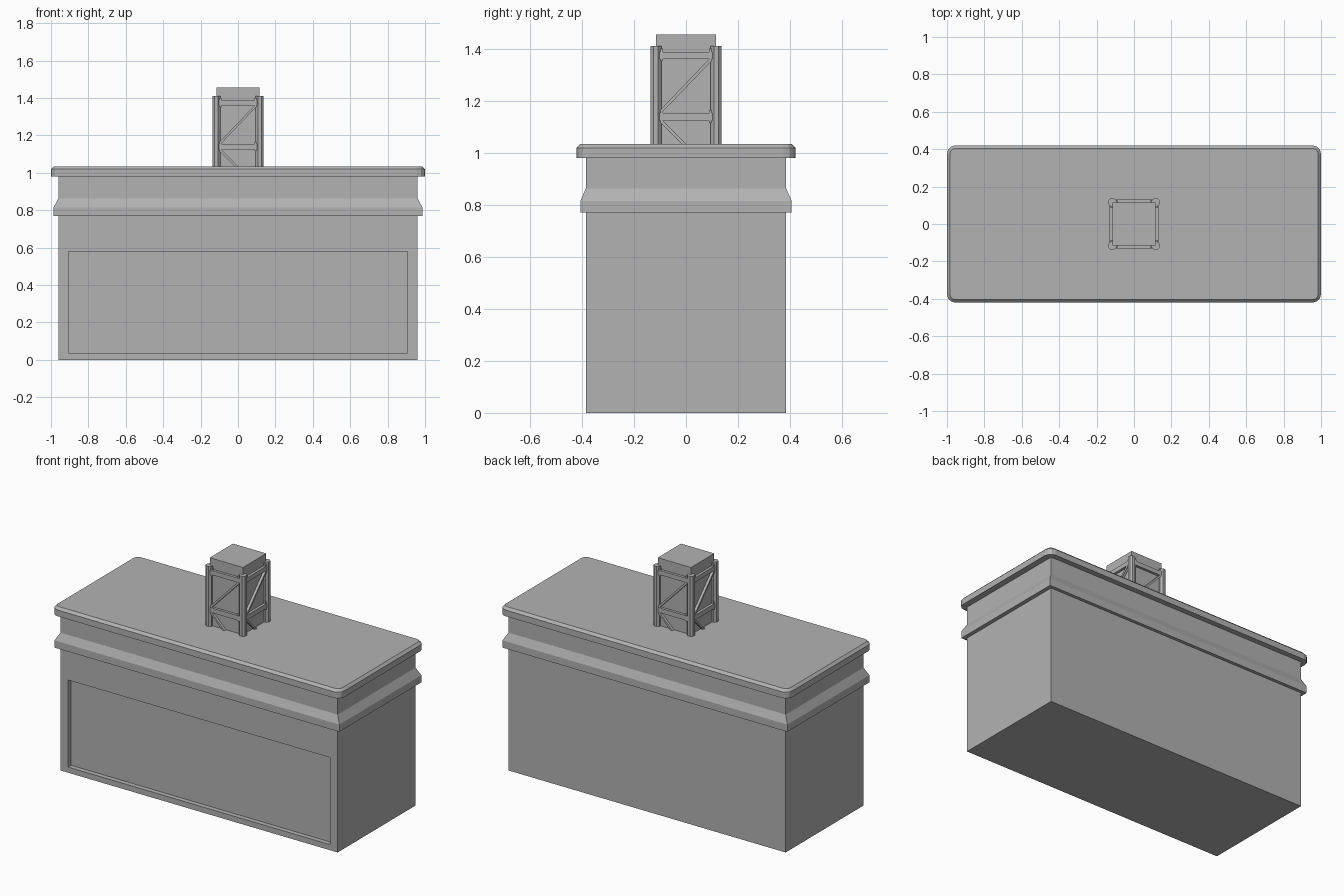
import bpy, bmesh, math
from mathutils import Matrix, Vector

if "Cube" in bpy.data.objects:
    bpy.data.objects.remove(bpy.data.objects["Cube"])

grey = bpy.data.materials.new("plain_grey")
grey.diffuse_color = (0.448, 0.448, 0.448, 1)
grey.use_nodes = True
grey.node_tree.nodes["Principled BSDF"].inputs["Base Color"].default_value = grey.diffuse_color


def finish(bm, name):
    bmesh.ops.recalc_face_normals(bm, faces=bm.faces)
    me = bpy.data.meshes.new(name)
    bm.to_mesh(me)
    bm.free()
    ob = bpy.data.objects.new(name, me)
    me.materials.append(grey)
    bpy.context.collection.objects.link(ob)
    return ob


def add_box(bm, lo, hi, mat=Matrix()):
    lo, hi = Vector(lo), Vector(hi)
    m = mat @ Matrix.Translation((lo + hi) / 2) @ Matrix.Diagonal((*(hi - lo), 1))
    return bmesh.ops.create_cube(bm, size=1, matrix=m)["verts"]


# cabinet with a recessed front panel
bm = bmesh.new()
add_box(bm, (-0.96, -0.385, 0), (0.96, 0.385, 0.99))
bm.faces.ensure_lookup_table()
front = min(bm.faces, key=lambda f: f.calc_center_median().y)
bmesh.ops.inset_region(bm, faces=[front], thickness=0.03)
for v in front.verts:
    v.co.x = math.copysign(0.907, v.co.x)
    v.co.z = 0.035 if v.co.z < 0.5 else 0.58
ext = bmesh.ops.extrude_discrete_faces(bm, faces=[front])["faces"][0]
for v in ext.verts:
    v.co.y += 0.03
finish(bm, "cabinet_body")

# sloped moulding around the cabinet
bm = bmesh.new()
rings = []
for hx, hy, z in ((0.955, 0.38, 0.77), (0.986, 0.406, 0.77),
                  (0.986, 0.406, 0.815), (0.96, 0.385, 0.863)):
    rings.append([bm.verts.new((sx * hx, sy * hy, z))
                  for sx, sy in ((-1, -1), (1, -1), (1, 1), (-1, 1))])
for a, b in zip(rings, rings[1:] + rings[:1]):
    for i in range(4):
        j = (i + 1) % 4
        bm.faces.new((a[i], a[j], b[j], b[i]))
finish(bm, "moulding")

# counter top with clipped corners and softened top edge
bm = bmesh.new()
add_box(bm, (-1, -0.42, 0.98), (1, 0.42, 1.034))
upright = [e for e in bm.edges if abs(e.verts[0].co.z - e.verts[1].co.z) > 0.01]
bmesh.ops.bevel(bm, geom=upright, offset=0.045, segments=3, profile=0.5, affect='EDGES')
rim = [e for e in bm.edges if all(v.co.z > 1.03 for v in e.verts)]
bmesh.ops.bevel(bm, geom=rim, offset=0.015, segments=1, affect='EDGES')
finish(bm, "counter_top")

# tower core
bm = bmesh.new()
add_box(bm, (-0.115, -0.115, 1.0), (0.115, 0.115, 1.455))
finish(bm, "tower_core")

# octagonal corner posts
bm = bmesh.new()
for sx in (-1, 1):
    for sy in (-1, 1):
        bmesh.ops.create_cone(
            bm, cap_ends=True, segments=8, radius1=0.023, radius2=0.023, depth=0.41,
            matrix=Matrix.Translation((sx * 0.116, sy * 0.116, 1.205))
            @ Matrix.Rotation(math.pi / 8, 4, 'Z'))
finish(bm, "corner_posts")


def brace(bm, a, b, turn):
    # thin strut on the front plane between two (x, z) points
    (x0, z0), (x1, z1) = a, b
    length = math.hypot(x1 - x0, z1 - z0)
    m = (turn @ Matrix.Translation(((x0 + x1) / 2, -0.124, (z0 + z1) / 2))
         @ Matrix.Rotation(-math.atan2(z1 - z0, x1 - x0), 4, 'Y'))
    add_box(bm, (-length / 2, -0.008, -0.006), (length / 2, 0.008, 0.006), m)


# tie bars and diagonal braces, repeated on the four sides
bars, struts = bmesh.new(), bmesh.new()
for k in range(4):
    turn = Matrix.Rotation(k * math.pi / 2, 4, 'Z')
    for z0, z1 in ((1.36, 1.388), (1.123, 1.153)):
        add_box(bars, (-0.11, -0.131, z0), (0.11, -0.11, z1), turn)
        for s in (-1, 1):
            add_box(bars, (s * 0.1 - 0.012, -0.129, z0 - 0.008),
                    (s * 0.1 + 0.012, -0.11, z1 + 0.012), turn)
    brace(struts, (-0.095, 1.16), (0.095, 1.358), turn)
    brace(struts, (-0.095, 1.12), (0.0, 1.025), turn)
finish(bars, "tie_bars")
finish(struts, "diagonal_braces")
